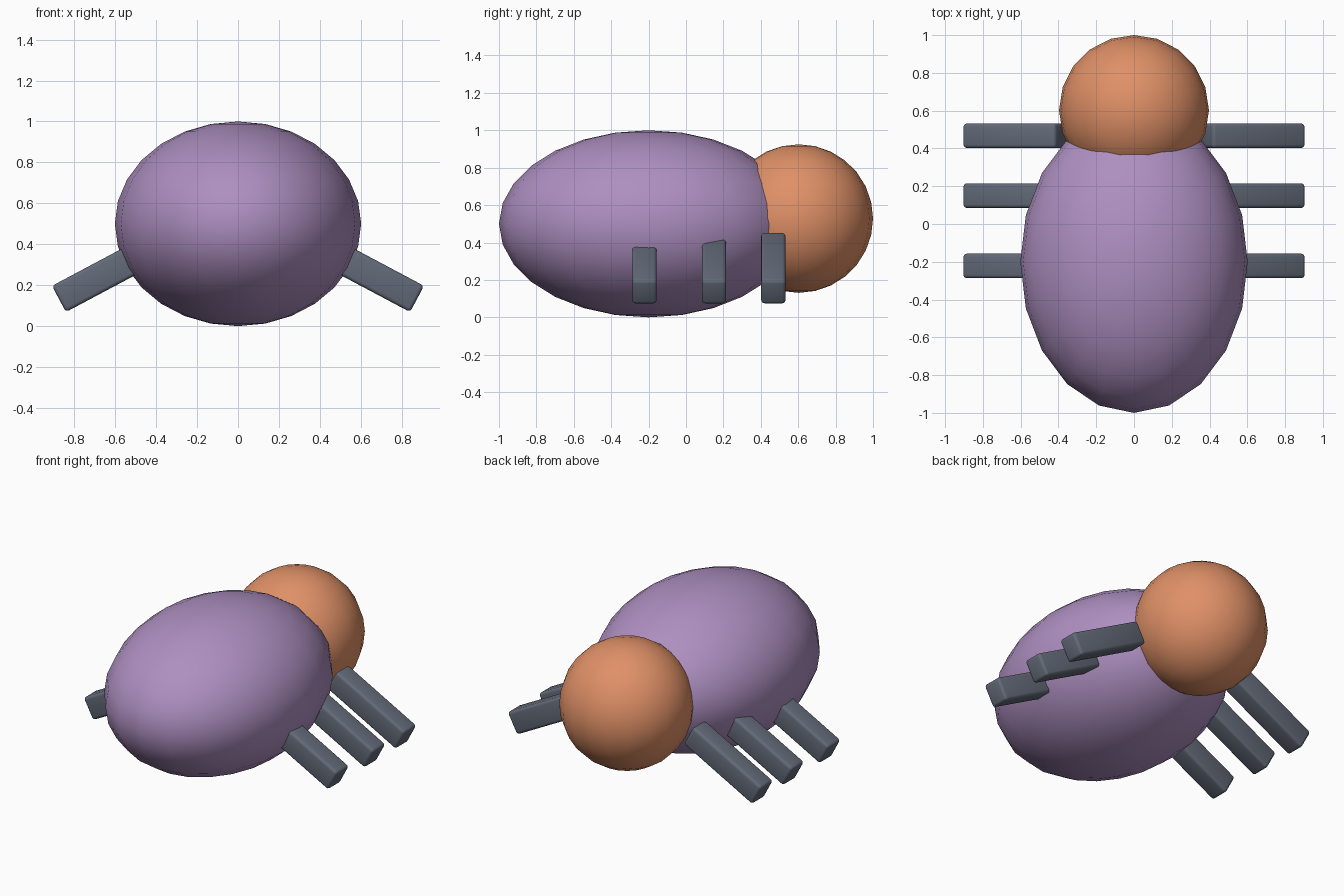
import bpy
import bmesh
import math
from mathutils import Matrix

if "Cube" in bpy.data.objects:
    bpy.data.objects.remove(bpy.data.objects["Cube"], do_unlink=True)


def material(name, rgb):
    mat = bpy.data.materials.new(name)
    mat.use_nodes = True
    mat.diffuse_color = (*rgb, 1)
    mat.node_tree.nodes["Principled BSDF"].inputs["Base Color"].default_value = (*rgb, 1)
    return mat


def finish(name, bm, mat, angle):
    """Turn a bmesh into a smooth shaded object."""
    mesh = bpy.data.meshes.new(name)
    bm.to_mesh(mesh)
    bm.free()
    mesh.materials.append(mat)
    obj = bpy.data.objects.new(name, mesh)
    bpy.context.collection.objects.link(obj)
    bpy.ops.object.select_all(action="DESELECT")
    obj.select_set(True)
    bpy.context.view_layer.objects.active = obj
    bpy.ops.object.shade_smooth_by_angle(angle=math.radians(angle))
    return obj


def ellipsoid(name, centre, radii, mat):
    bm = bmesh.new()
    bmesh.ops.create_uvsphere(bm, u_segments=20, v_segments=14, radius=1)
    bmesh.ops.transform(bm, verts=bm.verts,
                        matrix=Matrix.Translation(centre) @ Matrix.Diagonal((*radii, 1)))
    return finish(name, bm, mat, 60)


def leg(name, side, y, mat):
    """Bevelled bar sloping down and outwards."""
    bm = bmesh.new()
    bmesh.ops.create_cube(bm, size=1)
    bmesh.ops.scale(bm, verts=bm.verts, vec=(0.555, 0.13, 0.145))
    bmesh.ops.bevel(bm, geom=bm.edges[:], offset=0.018, segments=3,
                    profile=0.5, affect="EDGES")
    place = (Matrix.Translation((side * 0.63, y, 0.263))
             @ Matrix.Rotation(side * math.radians(28), 4, "Y"))
    bmesh.ops.transform(bm, verts=bm.verts, matrix=place)
    return finish(name, bm, mat, 40)


purple = material("soft purple", (0.42, 0.275, 0.53))
orange = material("warm orange", (0.74, 0.28, 0.135))
grey = material("slate grey", (0.125, 0.145, 0.19))

# Body and head
ellipsoid("body", (0, -0.2, 0.5), (0.602, 0.8, 0.5), purple)
ellipsoid("head", (0, 0.602, 0.528), (0.397, 0.398, 0.397), orange)

# Three pairs of legs
for side, side_name in ((1, "left"), (-1, "right")):
    for y, place_name in ((0.467, "head_end"), (0.15, "middle"), (-0.222, "tail_end")):
        leg(f"{side_name}_{place_name}_leg", side, y, grey)
